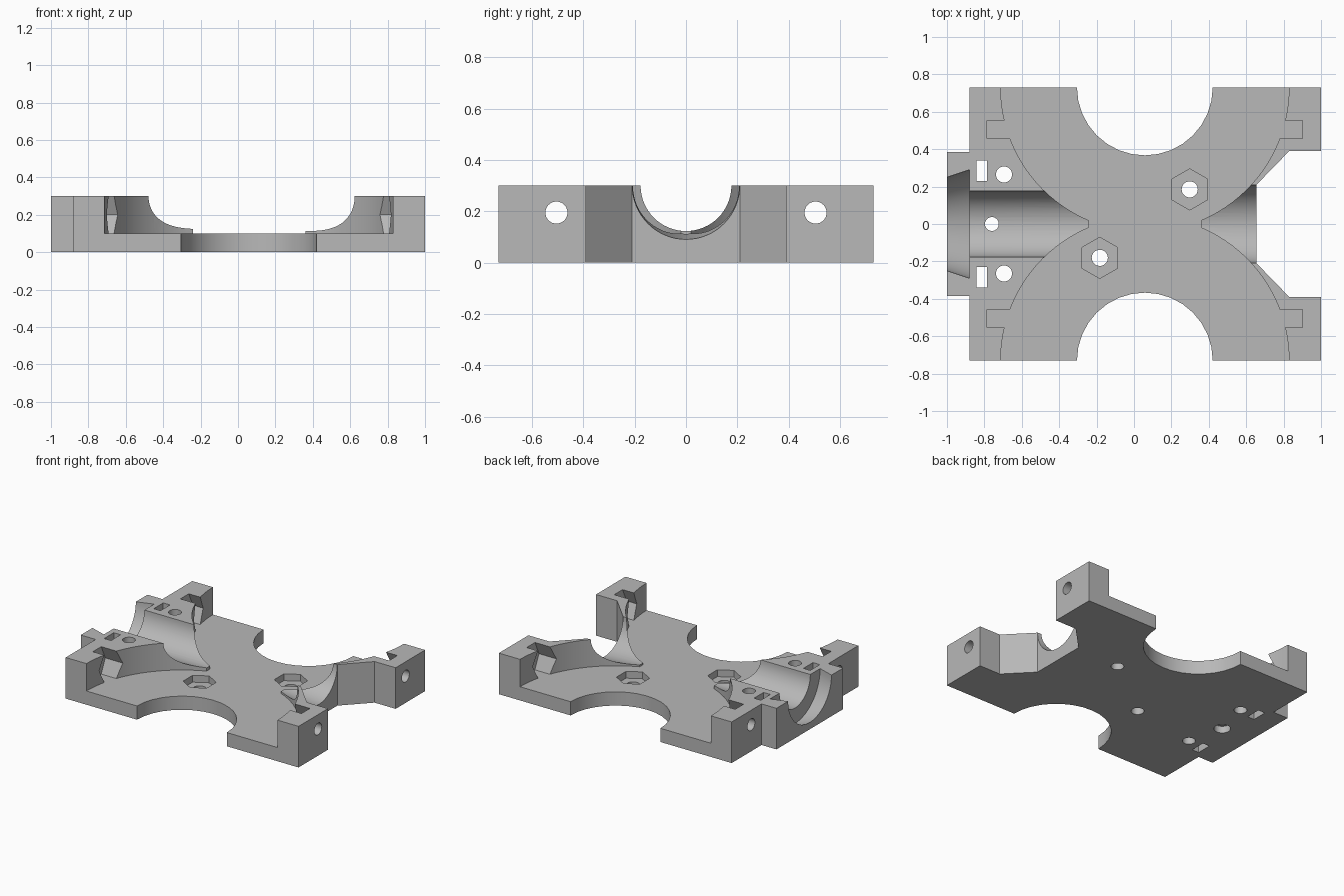
import bpy, bmesh, math
from mathutils import Matrix, Vector

cube = bpy.data.objects.get("Cube")
if cube:
    bpy.data.objects.remove(cube, do_unlink=True)

grey = bpy.data.materials.new("plain_grey")
grey.use_nodes = True
colour = (0.48, 0.48, 0.48, 1)
grey.diffuse_color = colour
grey.node_tree.nodes["Principled BSDF"].inputs["Base Color"].default_value = colour

HEIGHT, FLOOR = 0.3, 0.1
MID_X, EDGE_Y = 0.058, 0.73


def make_object(name, bm):
    bmesh.ops.recalc_face_normals(bm, faces=bm.faces)
    mesh = bpy.data.meshes.new(name)
    bm.to_mesh(mesh)
    bm.free()
    obj = bpy.data.objects.new(name, mesh)
    bpy.context.collection.objects.link(obj)
    return obj


def prism(name, points, sweep):
    """Extrude a flat polygon along a vector."""
    bm = bmesh.new()
    face = bm.faces.new([bm.verts.new(p) for p in points])
    out = bmesh.ops.extrude_face_region(bm, geom=[face])
    verts = [v for v in out["geom"] if isinstance(v, bmesh.types.BMVert)]
    bmesh.ops.translate(bm, verts=verts, vec=Vector(sweep))
    return make_object(name, bm)


def box(name, x0, x1, y0, y1, z0, z1):
    return prism(name, [(x0, y0, z0), (x1, y0, z0), (x1, y1, z0), (x0, y1, z0)],
                 (0, 0, z1 - z0))


def drum(name, start, length, r1, r2=None, axis="Z", sides=32, turn=0):
    """Cylinder or cone running from its start point along +X or +Z."""
    bm = bmesh.new()
    m = Matrix.Translation(start)
    if axis == "X":
        m = m @ Matrix.Rotation(math.pi / 2, 4, "Y")
    m = m @ Matrix.Rotation(turn, 4, "Z") @ Matrix.Translation((0, 0, length / 2))
    bmesh.ops.create_cone(bm, cap_ends=True, segments=sides, radius1=r1,
                          radius2=r1 if r2 is None else r2, depth=length, matrix=m)
    return make_object(name, bm)


# Base block outline, mirrored front to back
half = [(0.655, 0.21), (0.83, 0.39), (1, 0.39), (1, EDGE_Y),
        (-0.88, EDGE_Y), (-0.88, 0.385), (-1, 0.385)]
outline = half + [(x, -y) for x, y in reversed(half)]
body = prism("clamp_body", [(x, y, 0) for x, y in outline], (0, 0, HEIGHT))

cutters = []
for s in (-1, 1):
    # Large round pocket and the smaller opening through its floor
    cutters.append(drum("pocket", (MID_X, s * EDGE_Y, FLOOR), 0.5, 0.771, sides=96))
    cutters.append(drum("opening", (MID_X, s * EDGE_Y, -0.1), 0.6, 0.363))
    # Strap slots and screw holes beside the bore
    cutters.append(box("strap_slot", -0.842, -0.787, s * 0.285 - 0.055,
                       s * 0.285 + 0.055, -0.1, 0.5))
    cutters.append(drum("screw_hole", (-0.695, s * 0.265, -0.1), 0.6, 0.043))
    # Sideways bolt holes with nut traps open at the top
    y, z = s * 0.505, 0.2
    hexagon = [(-0.095, 0), (-0.048, -0.1), (0.048, -0.1),
               (0.095, 0), (0.048, 0.101), (-0.048, 0.101)]
    for x0, x1 in ((-0.785, -0.55), (0.65, 0.9)):
        cutters.append(prism("nut_trap", [(x0, y + a, z + b) for a, b in hexagon],
                             (x1 - x0, 0, 0)))
    cutters.append(drum("bolt_hole", (-1.2, y, 0.195), 2.4, 0.043, axis="X"))

# Lengthwise bore, flared collar groove and blunt pocket tips
cutters.append(drum("bore", (-0.95, 0, HEIGHT), 0.85, 0.177, axis="X", sides=64))
cutters.append(drum("collar_groove", (-1.03, 0, HEIGHT), 0.15, 0.24, 0.29, "X", 64))
cutters.append(drum("flared_bore", (0.25, 0, HEIGHT), 0.455, 0.18, 0.213, "X", 64))
cutters.append(box("tip_relief", -0.24, 0.36, -0.024, 0.024, FLOOR, 0.5))

# Drain hole with wider underside
cutters.append(drum("drain_hole", (-0.76, 0, -0.1), 0.6, 0.037))
cutters.append(drum("drain_recess", (-0.76, 0, -0.1), 0.15, 0.055))

# Floor screws with hexagonal recesses
for x, y in ((0.298, 0.185), (-0.183, -0.181)):
    cutters.append(drum("floor_hole", (x, y, -0.1), 0.6, 0.043))
    cutters.append(drum("hex_recess", (x, y, 0.05), 0.3, 0.11, sides=6))

for c in cutters:
    c.hide_render = True
    mod = body.modifiers.new(c.name, "BOOLEAN")
    mod.operation, mod.solver, mod.object = "DIFFERENCE", "EXACT", c

# Bake the cuts and drop the cutters
graph = bpy.context.evaluated_depsgraph_get()
graph.update()
result = bpy.data.meshes.new_from_object(body.evaluated_get(graph))
body.modifiers.clear()
body.data = result
for c in cutters:
    bpy.data.objects.remove(c, do_unlink=True)
body.data.materials.clear()
body.data.materials.append(grey)

bpy.ops.object.select_all(action="DESELECT")
body.select_set(True)
bpy.context.view_layer.objects.active = body
bpy.ops.object.shade_smooth_by_angle(angle=math.radians(25))
